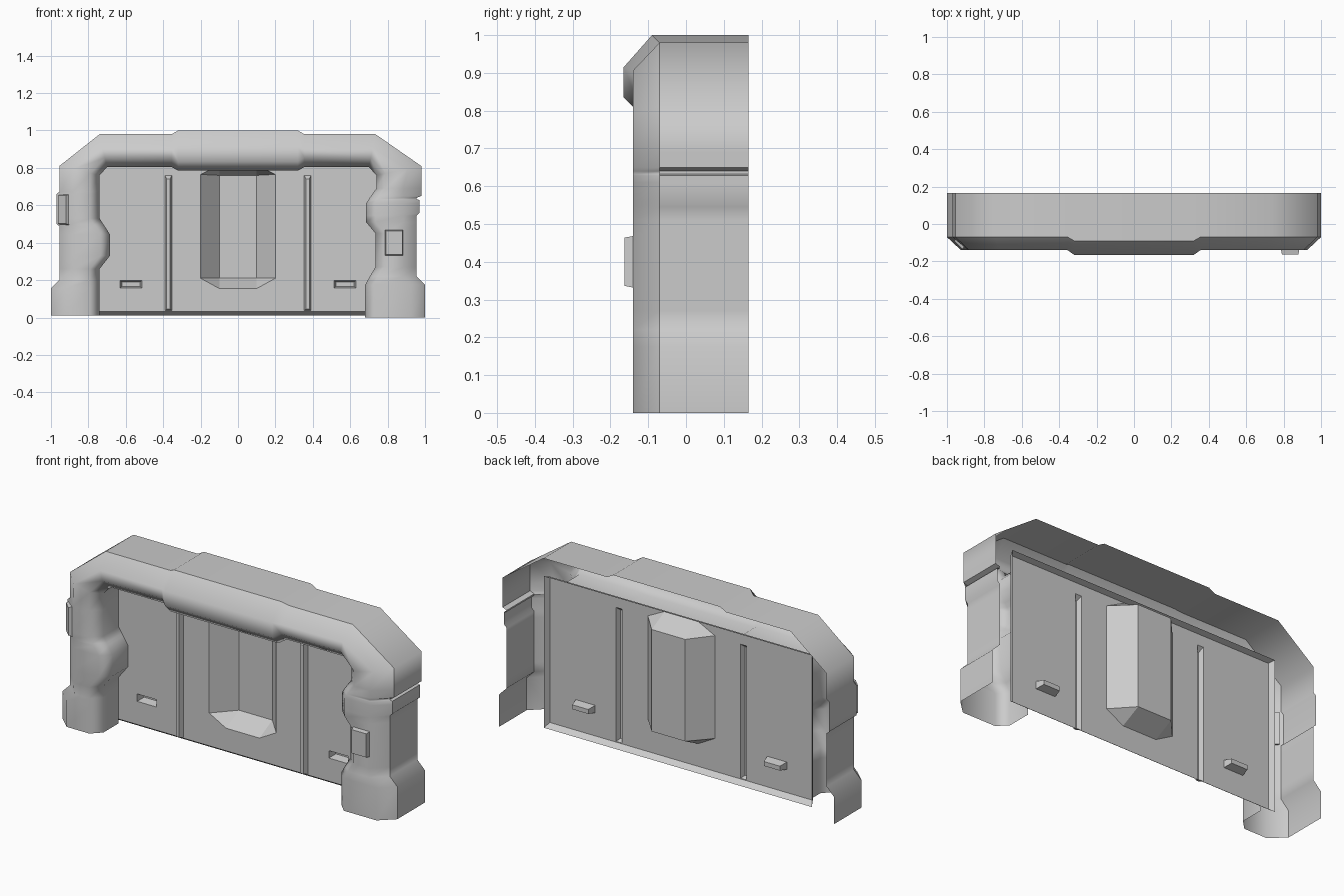
import bpy, bmesh, math
from mathutils import Vector

if "Cube" in bpy.data.objects:
    bpy.data.objects.remove(bpy.data.objects["Cube"])


def finish(bm, name, angle):
    bmesh.ops.recalc_face_normals(bm, faces=bm.faces)
    me = bpy.data.meshes.new(name)
    bm.to_mesh(me)
    bm.free()
    ob = bpy.data.objects.new(name, me)
    bpy.context.collection.objects.link(ob)
    bpy.ops.object.select_all(action='DESELECT')
    ob.select_set(True)
    bpy.context.view_layer.objects.active = ob
    bpy.ops.object.shade_smooth_by_angle(angle=math.radians(angle))
    return ob


def strip(bm, a, b):
    # closed band of quads between two loops
    n = len(a)
    for i in range(n):
        bm.faces.new((a[i], a[(i + 1) % n], b[(i + 1) % n], b[i]))


# Arched frame: stations of outer x, z and inner x, z, walked left foot to right foot
stations = [
    (-1, .01, -.74, .01), (-1, .155, -.74, .155), (-.955, .2, -.74, .2),
    (-.955, .26, -.74, .26), (-.955, .33, -.685, .33), (-.955, .445, -.685, .445),
    (-.955, .488, -.713, .488), (-.97, .5, -.721, .5), (-.97, .53, -.74, .53),
    (-.97, .66, -.74, .66), (-.955, .672, -.74, .672),
    (-.955, .81, -.74, .76), (-.74, .98, -.70, .805),
    (-.355, .98, -.355, .805), (-.32, 1, -.32, .785), (.32, 1, .32, .785),
    (.355, .98, .355, .805), (.735, .98, .70, .805), (.98, .81, .74, .76),
    (.98, .69, .74, .69), (.98, .65, .711, .65), (.955, .64, .704, .64),
    (.955, .632, .699, .632), (.97, .628, .696, .628), (.97, .61, .685, .61),
    (.97, .56, .685, .56), (.955, .545, .685, .545), (.955, .51, .685, .51),
    (.955, .45, .735, .45), (.955, .27, .735, .27), (.955, .22, .705, .22),
    (1, .175, .68, .175), (1, 0, .68, 0)]

bm = bmesh.new()
rows = []
for ox, oz, ix, iz in stations:
    o, inn = Vector((ox, 0, oz)), Vector((ix, 0, iz))
    width = (inn - o).length
    d = (inn - o) / width
    mid = oz > .99
    edge_y, front_y = (-.09, -.165) if mid else (-.07, -.14)
    inset = abs(ox) - .885 if .24 < oz < .75 else .085 if mid else .075
    section = [(0, .165), (0, edge_y), (inset, front_y), (width - .05, front_y),
               (width, front_y + .05), (width, .04)]
    rows.append([bm.verts.new(o + d * t + Vector((0, y, 0))) for t, y in section])
for a, b in zip(rows, rows[1:]):
    for j in range(5):
        bm.faces.new((a[j], a[j + 1], b[j + 1], b[j]))
    # crisp line where the side turns into the front chamfer
    bm.edges.get((a[1], b[1])).smooth = False
frame = finish(bm, "arched_frame", 58)
weighted = frame.modifiers.new("flat_faces", 'WEIGHTED_NORMAL')
weighted.keep_sharp = True


# Back panel: sheet with a turned-back rim, a niche, two ribs and two slots
def rect(x0, x1, z0, z1):
    return [(x0, z0), (x1, z0), (x1, z1), (x0, z1)]


PANEL_Y = .04
niche = [(-.2, .21), (-.1, .155), (.1, .155), (.2, .21),
         (.2, .765), (.1, .815), (-.1, .815), (-.2, .765)]
niche_floor = [(-.1, .21), (-.1, .21), (.1, .21), (.1, .21),
               (.1, .76), (.1, .76), (-.1, .76), (-.1, .76)]
features = [(niche, niche_floor, .11)]
for s in (-1, 1):
    x = s * .372
    features.append((rect(x - .018, x + .018, .037, .76),
                     rect(x - .009, x + .009, .045, .74), -.025))
    x = s * .572
    features.append((rect(x - .058, x + .058, .158, .198),
                     rect(x - .048, x + .048, .166, .190), .045))

bm = bmesh.new()


def loop(points, depth):
    return [bm.verts.new((x, PANEL_Y + depth, z)) for x, z in points]


def ring_edges(vs):
    return [bm.edges.new((vs[i], vs[(i + 1) % len(vs)])) for i in range(len(vs))]


sheet = loop(rect(-.785, .785, .033, .82), 0)
rings = [sheet] + [loop(f[0], 0) for f in features]
fill = [e for r in rings for e in ring_edges(r)]
bmesh.ops.triangle_fill(bm, use_beauty=True, edges=fill, normal=(0, -1, 0))
strip(bm, sheet, loop(rect(-.8, .8, .012, .83), .03))
for ring, (_, inner, depth) in zip(rings[1:], features):
    end = loop(inner, depth)
    strip(bm, ring, end)
    bm.faces.new(end)
bmesh.ops.remove_doubles(bm, verts=bm.verts, dist=.0005)
finish(bm, "back_panel", 20)


# Small tapered clips on the legs
def clip(name, loc, size, turn=0):
    bm = bmesh.new()
    bmesh.ops.create_cube(bm, size=1)
    for v in bm.verts:
        v.co = Vector([c * s for c, s in zip(v.co, size)])
        if v.co.y < 0:
            v.co.x *= .84
            v.co.z *= .88
    ob = finish(bm, name, 20)
    ob.location = loc
    ob.rotation_euler.z = turn


clip("front_clip", (.835, -.14, .4), (.105, .046, .145))
clip("side_clip", (-.93, -.102, .577), (.07, .03, .17), math.radians(-45))
